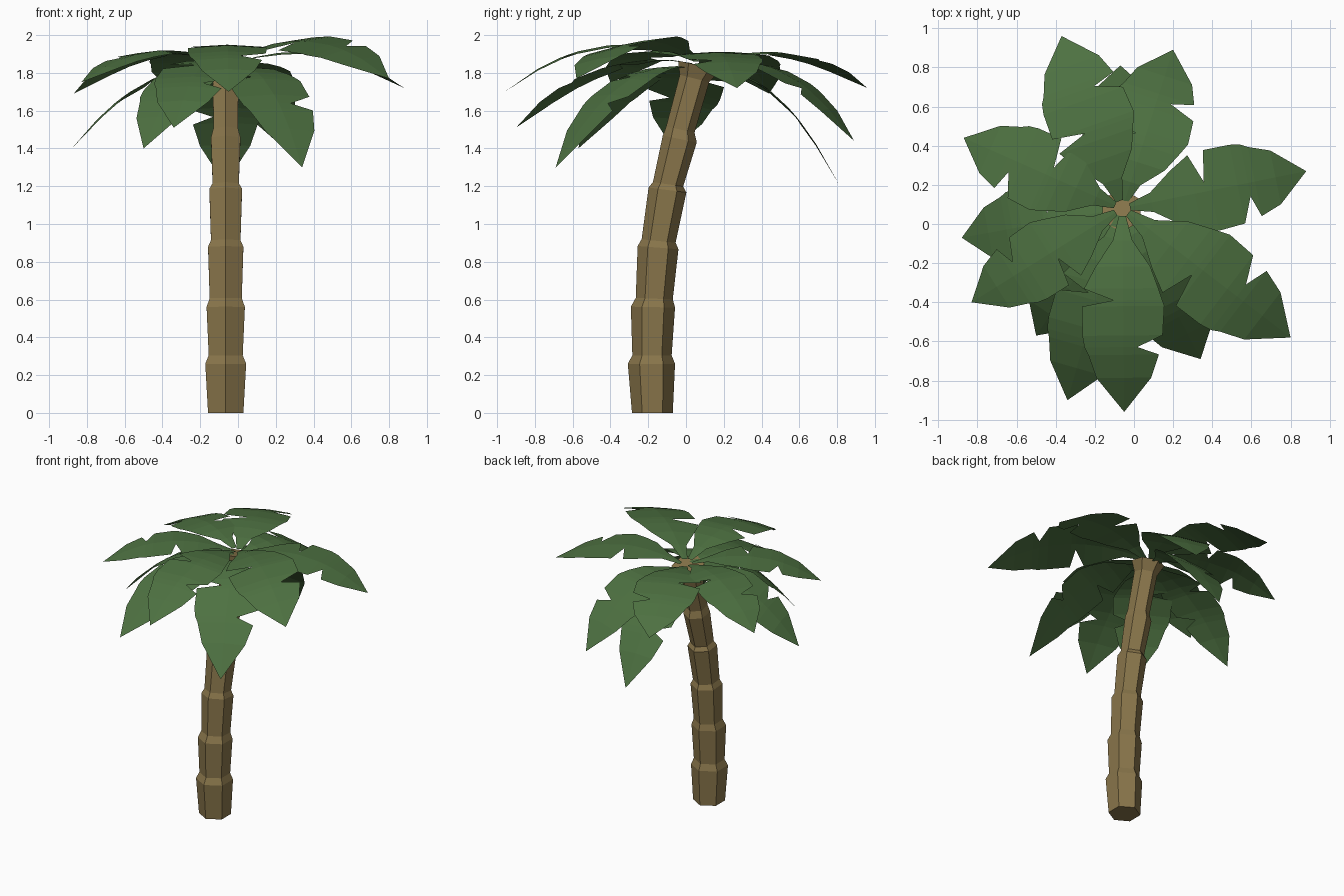
import bpy, bmesh, math
from mathutils import Vector

if "Cube" in bpy.data.objects:
    bpy.data.objects.remove(bpy.data.objects["Cube"])


def material(name, rgb):
    m = bpy.data.materials.new(name)
    m.diffuse_color = (*rgb, 1)
    m.use_nodes = True
    m.node_tree.nodes["Principled BSDF"].inputs["Base Color"].default_value = m.diffuse_color
    return m


def make_object(name, bm, mat):
    me = bpy.data.meshes.new(name)
    bm.to_mesh(me)
    bm.free()
    me.materials.append(mat)
    ob = bpy.data.objects.new(name, me)
    bpy.context.collection.objects.link(ob)
    return ob


bark = material("bark", (0.25, 0.18, 0.07))
leaf = material("leaf", (0.075, 0.165, 0.053))

# Leaning hexagonal trunk: (centre y, z, radius, ring tilt)
rings = [(-0.178, 0.0, 0.108, 0.0), (-0.183, 0.26, 0.125, 0.0),
         (-0.18, 0.305, 0.104, 0.0), (-0.175, 0.56, 0.117, 0.02),
         (-0.168, 0.605, 0.098, 0.04), (-0.148, 0.875, 0.108, 0.08),
         (-0.145, 0.91, 0.09, 0.1), (-0.098, 1.18, 0.1, 0.13),
         (-0.095, 1.21, 0.08, 0.15), (-0.033, 1.45, 0.09, 0.2),
         (-0.03, 1.50, 0.075, 0.22), (0.045, 1.77, 0.078, 0.25),
         (0.07, 1.84, 0.112, 0.22)]
bm = bmesh.new()
loops = []
for y, z, r, tilt in rings:
    loop = []
    for i in range(6):
        a = math.radians(90 + 60 * i)
        dy = r * math.sin(a)
        loop.append(bm.verts.new((-0.065 + r * math.cos(a), y + dy, z - dy * tilt)))
    loops.append(loop)
for a, b in zip(loops, loops[1:]):
    for i in range(6):
        j = (i + 1) % 6
        bm.faces.new((a[i], a[j], b[j], b[i]))
bm.faces.new(loops[0][::-1])
bm.faces.new(loops[-1])
make_object("trunk", bm, bark)

# Leaf outline: position along the rib, half widths with an early or late notch
T = [0, .12, .25, .36, .42, .45, .6, .66, .7, .82, 1]
EARLY = [.018, .05, .14, .2, .05, .21, .21, .2, .18, .14, 0]
LATE = [.018, .05, .14, .18, .2, .21, .2, .07, .18, .14, 0]
CROWN = Vector((-0.06, 0.08, 0))


def frond(name, tip, base_z, arch_z, roll=0, flip=False, scale=1.0):
    tip = Vector(tip)
    d = tip - CROWN
    d.z = 0
    d.normalize()
    p0 = CROWN + d * 0.04 + Vector((0, 0, base_z))
    p1 = p0.lerp(tip, 0.52)
    p1.z = arch_z
    side = Vector((-d.y, d.x, math.tan(math.radians(roll)))).normalized()
    bm = bmesh.new()
    rib = [p0 * (1 - t) ** 2 + p1 * 2 * t * (1 - t) + tip * t * t for t in T]
    mid = [bm.verts.new(p) for p in rib]
    for s in (1, -1):
        widths = EARLY if (s < 0) != flip else LATE
        edge = [bm.verts.new(p + side * s * w * scale - Vector((0, 0, 0.06 * w)))
                for p, w in zip(rib[:-1], widths)] + [mid[-1]]
        for i in range(len(T) - 1):
            f = [mid[i], mid[i + 1], edge[i + 1], edge[i]]
            if i == len(T) - 2:
                f.pop(2)
            bm.faces.new(f if s < 0 else f[::-1])
    bm.normal_update()
    if sum(f.normal.z for f in bm.faces) < 0:
        bmesh.ops.reverse_faces(bm, faces=bm.faces[:])
    make_object(name, bm, leaf)


# Fronds: tip, base height, arch height, roll, mirrored notches, width
fronds = [
    ((-0.37, 0.96, 1.72), 1.85, 2.02, 0, True, 1.05),
    ((0.20, 0.89, 1.44), 1.83, 1.97, 0, True, 1.05),
    ((-0.07, 0.81, 1.21), 1.81, 1.86, 0, False, 0.95),
    ((0.88, 0.27, 1.72), 1.85, 2.02, 0, True, 1.0),
    ((0.80, -0.58, 1.77), 1.87, 2.11, 9, False, 1.1),
    ((0.34, -0.69, 1.30), 1.82, 1.93, 0, False, 1.05),
    ((-0.05, -0.96, 1.70), 1.87, 2.09, 0, False, 1.0),
    ((-0.34, -0.90, 1.51), 1.85, 1.96, 0, False, 1.0),
    ((-0.50, -0.57, 1.40), 1.82, 1.92, 0, False, 0.95),
    ((-0.83, -0.40, 1.75), 1.86, 2.02, 0, True, 0.9),
    ((-0.88, -0.07, 1.40), 1.82, 1.88, 8, False, 0.95),
    ((-0.87, 0.44, 1.69), 1.86, 2.02, 0, False, 0.95),
]
for n, args in enumerate(fronds, 1):
    frond(f"frond_{n}", *args)
